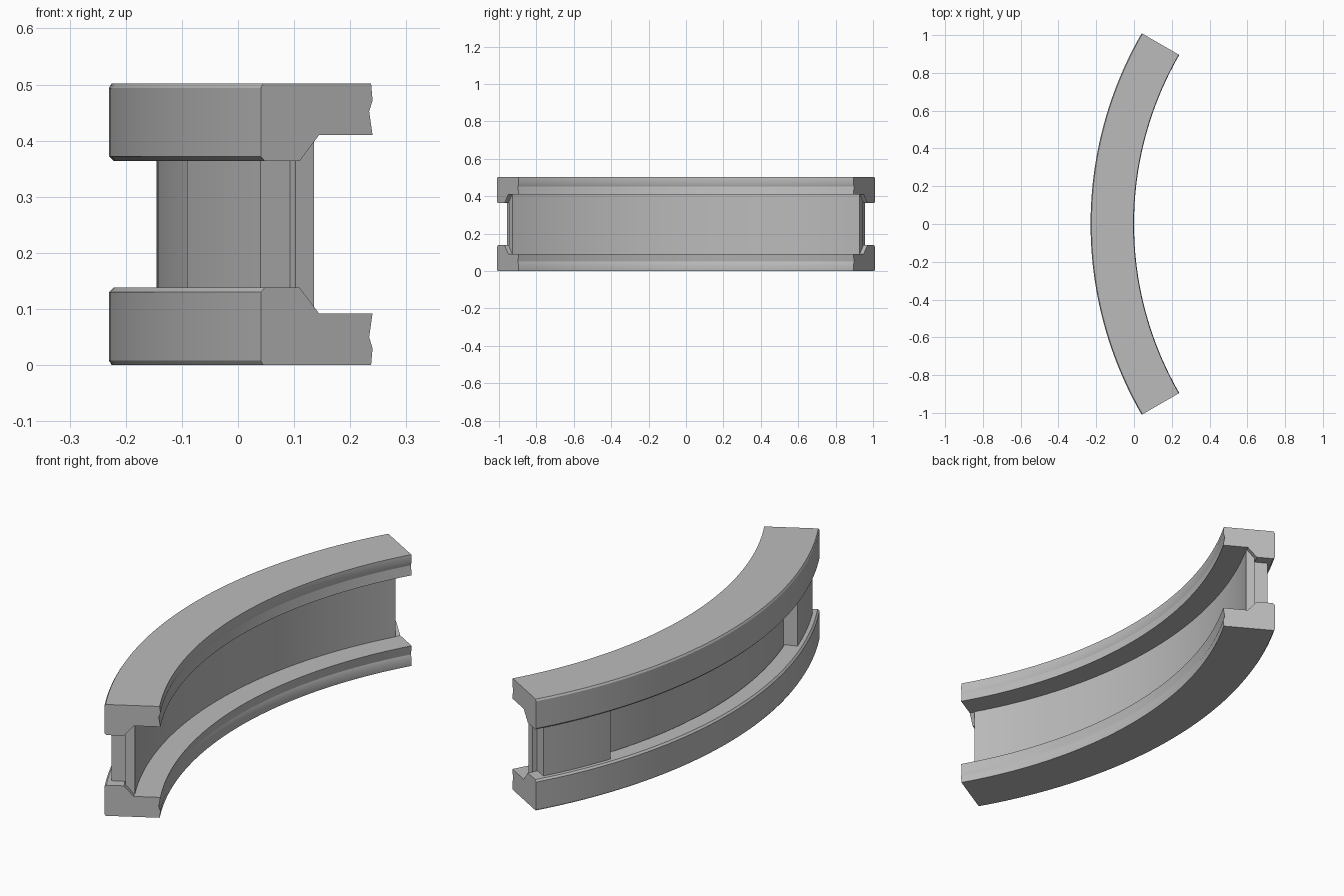
import bpy, bmesh, math

cube = bpy.data.objects.get("Cube")
if cube:
    bpy.data.objects.remove(cube, do_unlink=True)

CENTRE_X = 1.79      # centre of the arc
STEP = 1.25          # degrees per segment

stone = bpy.data.materials.new("grey_stone")
stone.use_nodes = True
colour = (0.5, 0.5, 0.5, 1)
stone.diffuse_color = colour
stone.node_tree.nodes["Principled BSDF"].inputs["Base Color"].default_value = colour


def sweep(name, profile, start, end):
    """Sweep a closed (radius, height) profile along the arc, angles in degrees."""
    bm = bmesh.new()
    count = max(1, round((end - start) / STEP))
    rings = []
    for i in range(count + 1):
        a = math.radians(start + (end - start) * i / count)
        rings.append([bm.verts.new((CENTRE_X - r * math.cos(a), r * math.sin(a), z))
                      for r, z in profile])
    n = len(profile)
    for lower, upper in zip(rings, rings[1:]):
        for k in range(n):
            j = (k + 1) % n
            bm.faces.new((lower[k], lower[j], upper[j], upper[k]))
    bm.faces.new(rings[0])
    bm.faces.new(rings[-1])
    bmesh.ops.recalc_face_normals(bm, faces=bm.faces[:])
    mesh = bpy.data.meshes.new(name)
    bm.to_mesh(mesh)
    bm.free()
    mesh.materials.append(stone)
    obj = bpy.data.objects.new(name, mesh)
    bpy.context.collection.objects.link(obj)
    bpy.ops.object.select_all(action='DESELECT')
    obj.select_set(True)
    bpy.context.view_layer.objects.active = obj
    bpy.ops.object.shade_smooth_by_angle(angle=math.radians(25))
    return obj


# Rails: thick on the outer side, with a thinner lip on the inner side
rail = [(2.015, 0), (2.02, 0.008), (2.02, 0.13), (2.012, 0.138), (1.94, 0.138),
        (1.90, 0.092), (1.79, 0.092), (1.797, 0.05), (1.79, 0.03), (1.793, 0)]
sweep("bottom_rail", rail, -30, 30)
sweep("top_rail", [(r, 0.502 - z) for r, z in rail], -30, 30)

# Thin curved wall between the rails
sweep("wall", [(1.897, 0.07), (1.935, 0.07), (1.935, 0.43), (1.897, 0.43)], -29.3, 29.3)

# Thick end blocks on the outer side of the wall
block = [(1.93, 0.12), (1.995, 0.12), (1.995, 0.38), (1.93, 0.38)]
sweep("front_end_block", block, -28.7, -19.5)
sweep("back_end_block", block, 19.5, 28.7)
